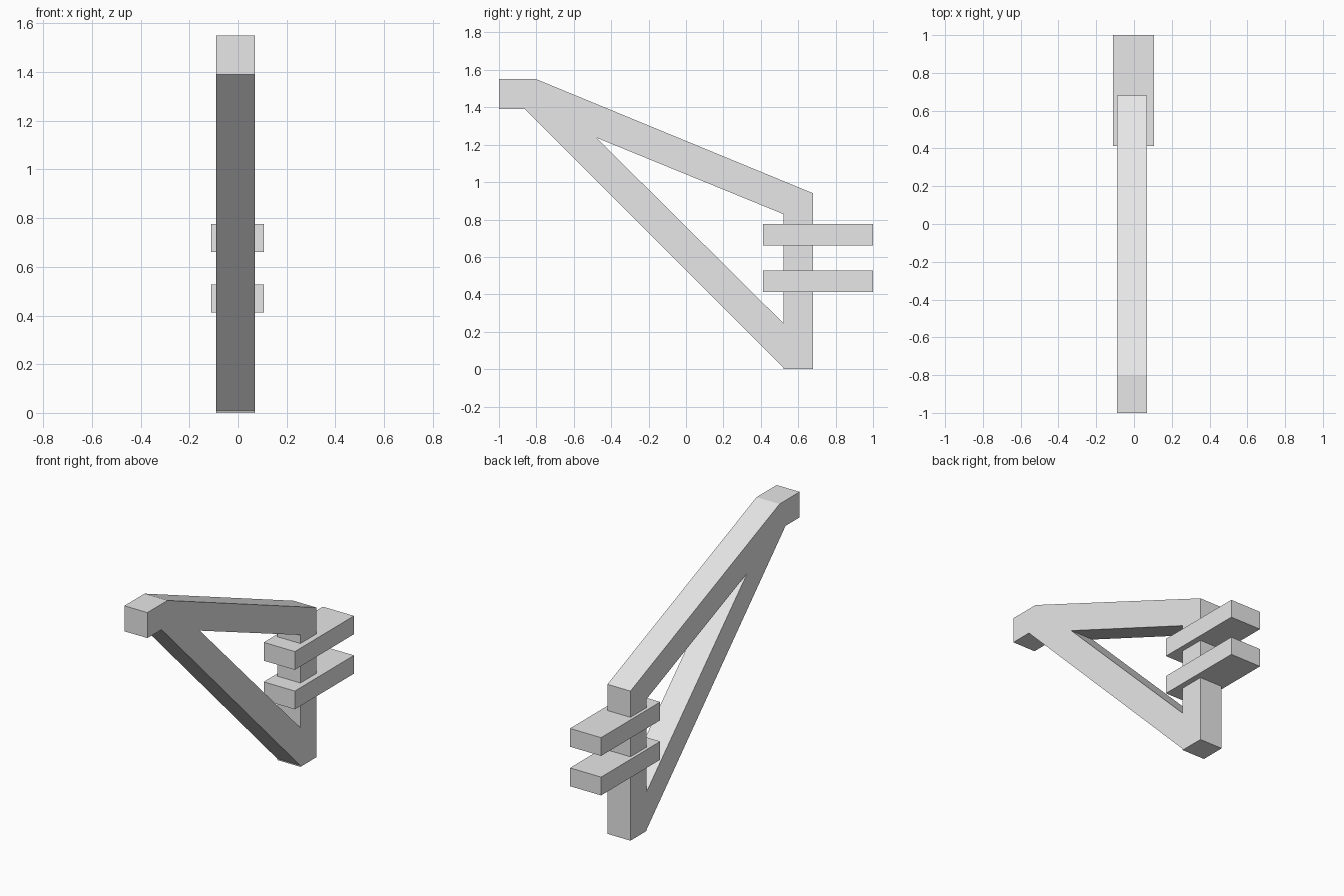
import bpy, bmesh

cube = bpy.data.objects.get("Cube")
if cube:
    bpy.data.objects.remove(cube, do_unlink=True)

# Single plain grey
grey = bpy.data.materials.new("light grey")
grey.use_nodes = True
GREY = (0.8, 0.8, 0.8, 1.0)
grey.diffuse_color = GREY
grey.node_tree.nodes["Principled BSDF"].inputs["Base Color"].default_value = GREY


def extrude_profile(name, points, faces, x0, x1):
    """Extrude faces drawn in the y-z plane from x0 to x1."""
    bm = bmesh.new()
    verts = [bm.verts.new((x0, y, z)) for y, z in points]
    flat = [bm.faces.new([verts[i] for i in f]) for f in faces]
    ext = bmesh.ops.extrude_face_region(bm, geom=flat, use_keep_orig=True)
    moved = [g for g in ext["geom"] if isinstance(g, bmesh.types.BMVert)]
    bmesh.ops.translate(bm, verts=moved, vec=(x1 - x0, 0, 0))
    bmesh.ops.recalc_face_normals(bm, faces=bm.faces)
    mesh = bpy.data.meshes.new(name)
    bm.to_mesh(mesh)
    bm.free()
    mesh.materials.append(grey)
    obj = bpy.data.objects.new(name, mesh)
    bpy.context.collection.objects.link(obj)
    return obj


# Triangular frame: nose, sloping arm, upright post and diagonal brace
outline = [(-1, 1.55), (-0.8, 1.55), (0.68, 0.94), (0.68, 0), (0.52, 0),
           (0.52, 0.008), (-0.86, 1.39), (-1, 1.39)]
opening = [(-0.48, 1.238), (0.52, 0.829), (0.52, 0.246)]
nose = (7, 6, 8, 1, 0)
arm = (1, 8, 9, 2)
post = (2, 9, 10, 5, 4, 3)
brace = (6, 5, 10, 8)
extrude_profile("triangular_frame", outline + opening,
                [nose, arm, post, brace], -0.09, 0.07)

# Two horizontal bars through the post
for name, z in (("lower_bar", 0.412), ("upper_bar", 0.66)):
    top = z + 0.115
    extrude_profile(name, [(0.413, z), (1, z), (1, top), (0.413, top)],
                    [(0, 1, 2, 3)], -0.11, 0.106)
